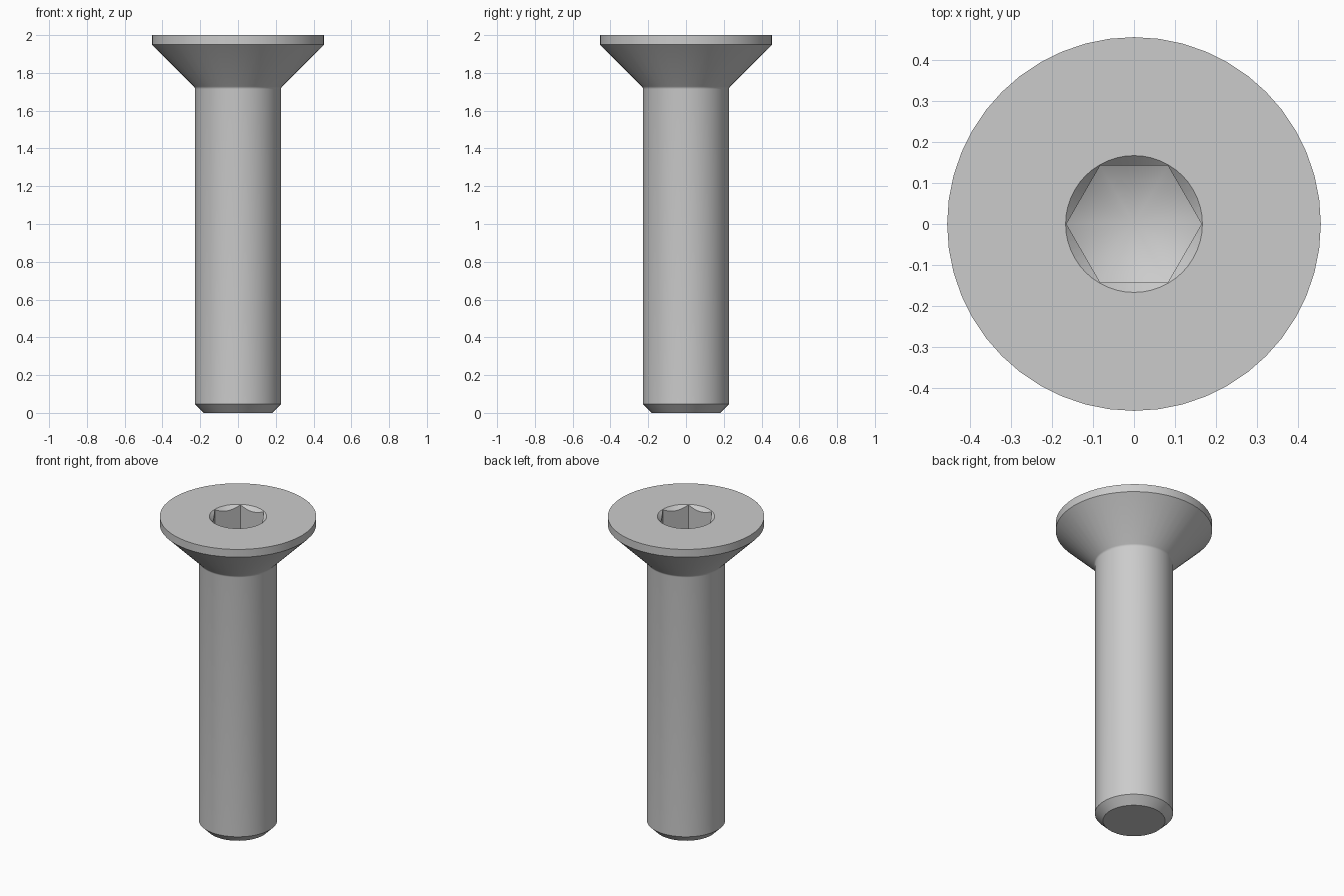
import bpy, bmesh, math
from mathutils import Vector

if "Cube" in bpy.data.objects:
    bpy.data.objects.remove(bpy.data.objects["Cube"], do_unlink=True)

# One steel colour for the whole screw
steel = bpy.data.materials.new("grey_steel")
steel.use_nodes = True
colour = (0.6, 0.6, 0.6, 1)
steel.diffuse_color = colour
steel.node_tree.nodes["Principled BSDF"].inputs["Base Color"].default_value = colour


def lathe(name, profile, sides=48):
    """Revolve (radius, height) points, starting and ending on the z axis."""
    bm = bmesh.new()
    verts = [bm.verts.new((r, 0, z)) for r, z in profile]
    edges = [bm.edges.new(pair) for pair in zip(verts, verts[1:])]
    bmesh.ops.spin(bm, geom=verts + edges, cent=(0, 0, 0), axis=(0, 0, 1),
                   angle=math.tau, steps=sides, use_duplicate=False)
    bmesh.ops.remove_doubles(bm, verts=bm.verts, dist=0.0001)
    bmesh.ops.recalc_face_normals(bm, faces=bm.faces)
    mesh = bpy.data.meshes.new(name)
    bm.to_mesh(mesh)
    bm.free()
    mesh.materials.append(steel)
    obj = bpy.data.objects.new(name, mesh)
    bpy.context.collection.objects.link(obj)
    return obj


def combine(target, tool, operation):
    """Apply a boolean and discard the tool."""
    mod = target.modifiers.new(operation.lower(), 'BOOLEAN')
    mod.operation, mod.object, mod.solver = operation, tool, 'EXACT'
    bpy.context.view_layer.objects.active = target
    bpy.ops.object.modifier_apply(modifier=mod.name)
    bpy.data.objects.remove(tool, do_unlink=True)


# Proportions
top, shank_r, head_r, rim, tip = 2.0, 0.228, 0.456, 0.05, 0.047
hex_r, socket_depth = 0.165, 0.19
neck = top - rim - (head_r - shank_r)

# Screw body: chamfered tip, shank, small neck fillet, countersunk head
fillet_r = 0.02
drop = fillet_r * math.tan(math.pi / 8)
fillet = [(shank_r + fillet_r * (1 - math.cos(a)), neck - drop + fillet_r * math.sin(a))
          for a in (math.pi / 12 * i for i in range(4))]
screw = lathe("countersunk_screw", [
    (0, 0), (shank_r - tip, 0), (shank_r, tip), *fillet,
    (head_r, top - rim), (head_r, top), (0, top)])

# Hexagonal socket with a conical drilled floor
floor = top - socket_depth
slope = math.tan(math.radians(30))
socket = lathe("socket_cutter", [
    (0, floor - hex_r * slope), (0.25, floor + (0.25 - hex_r) * slope),
    (0.25, top + 0.1), (0, top + 0.1)])
prism = lathe("hex_cutter", [(0, 1.5), (hex_r, 1.5), (hex_r, top + 0.05), (0, top + 0.05)], 6)
combine(socket, prism, 'INTERSECT')
combine(screw, socket, 'DIFFERENCE')

# Lead-in chamfer around the socket mouth
mouth = hex_r + 0.002
lead_in = lathe("lead_in_cutter", [
    (0, top - 0.05), (mouth - 0.05, top - 0.05), (mouth + 0.03, top + 0.03), (0, top + 0.03)])
combine(screw, lead_in, 'DIFFERENCE')

# Smooth round surfaces, crisp edges
bpy.ops.object.select_all(action='DESELECT')
screw.select_set(True)
bpy.context.view_layer.objects.active = screw
bpy.ops.object.shade_smooth_by_angle(angle=math.radians(25))
